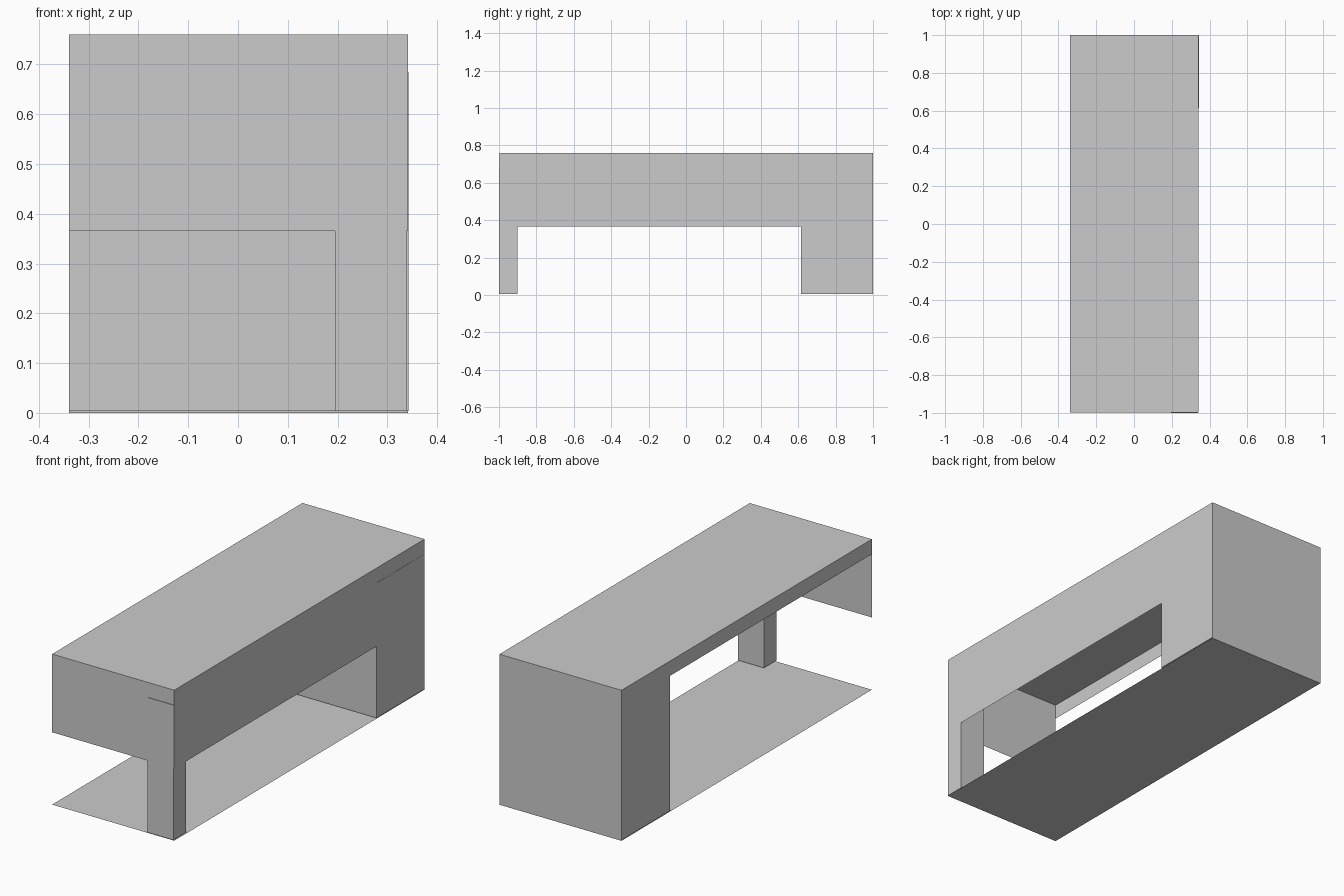
import bpy
import bmesh
from mathutils import Vector

if "Cube" in bpy.data.objects:
    bpy.data.objects.remove(bpy.data.objects["Cube"])

L, R = -0.34, 0.342          # left / right walls
F, B = -0.997, 1.0           # front / back walls
TOP, BEAM, HEAD = 0.76, 0.685, 0.365


def finish(name, bm):
    mesh = bpy.data.meshes.new(name)
    bm.to_mesh(mesh)
    bm.free()
    bpy.context.collection.objects.link(bpy.data.objects.new(name, mesh))


def sheet(name, origin, u, v):
    """Single flat panel spanned by two edge vectors."""
    bm = bmesh.new()
    o, u, v = Vector(origin), Vector(u), Vector(v)
    bm.faces.new([bm.verts.new(p) for p in (o, o + u, o + u + v, o + v)])
    finish(name, bm)


def box(name, lo, hi):
    bm = bmesh.new()
    bmesh.ops.create_cube(bm, size=1)
    lo, hi = Vector(lo), Vector(hi)
    bmesh.ops.scale(bm, vec=hi - lo, verts=bm.verts)
    bmesh.ops.translate(bm, vec=(lo + hi) / 2, verts=bm.verts)
    finish(name, bm)


W, D = R - L, B - F

# Floor and roof panels
sheet("floor", (L, F, 0), (0, D, 0), (W, 0, 0))
sheet("roof", (L, F, TOP), (W, 0, 0), (0, D, 0))

# Thin upper walls around the open sides
sheet("front_upper_wall", (L, F, HEAD), (W, 0, 0), (0, 0, TOP - HEAD))
sheet("right_upper_wall", (R, F, HEAD), (0, D, 0), (0, 0, TOP - HEAD))
sheet("left_fascia", (L, B, BEAM), (0, -D, 0), (0, 0, TOP - BEAM))
sheet("back_wall", (R, B, 0), (-W, 0, 0), (0, 0, TOP))

# Rear room and front corner pillar
box("rear_room", (L, 0.615, 0.004), (R + 0.001, B - 0.001, BEAM))
box("corner_pillar", (0.195, -1.0, 0.004), (0.339, -0.90, BEAM))
